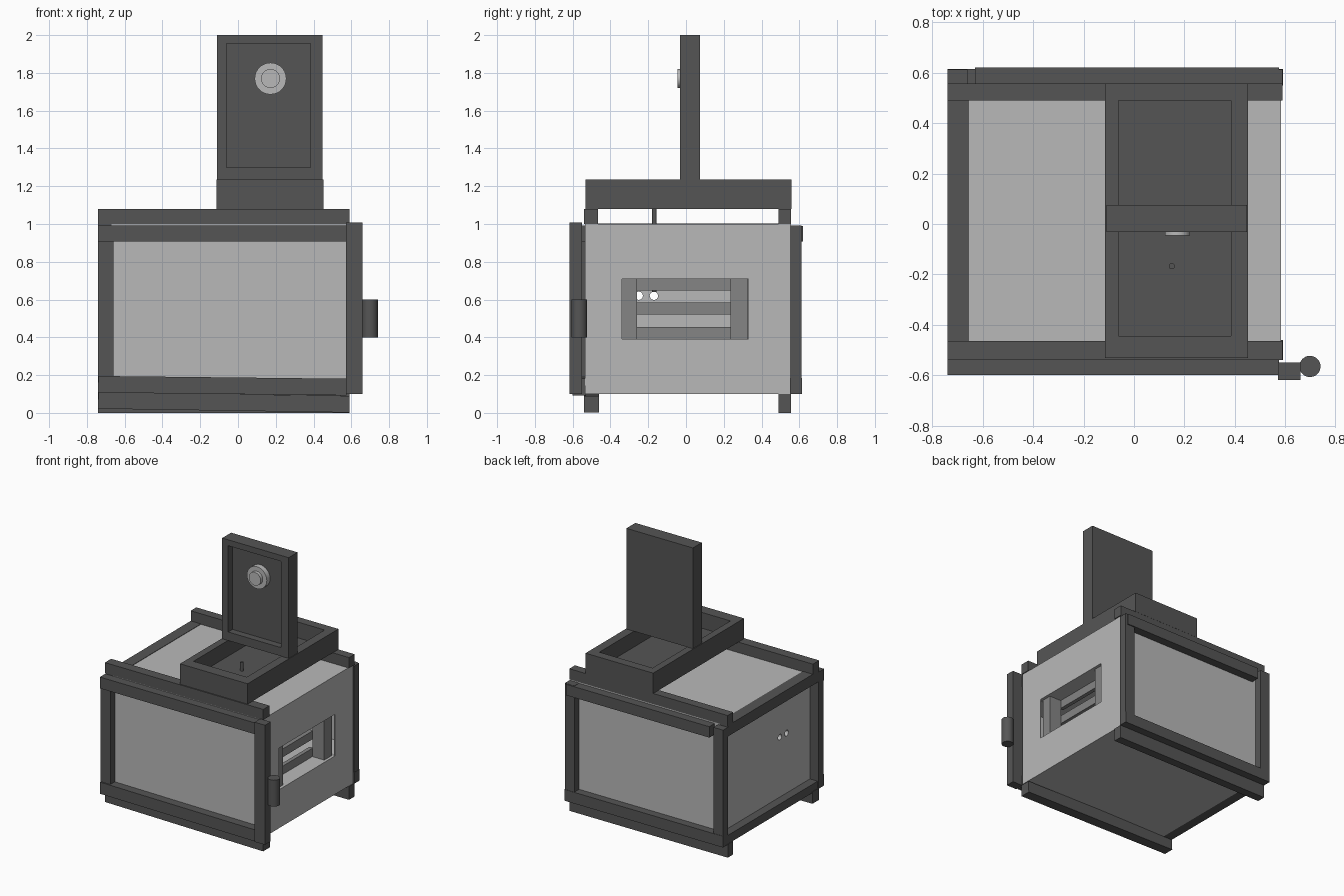
import bpy, math
from mathutils import Matrix

if "Cube" in bpy.data.objects:
    bpy.data.objects.remove(bpy.data.objects["Cube"])


def material(name, v):
    m = bpy.data.materials.new(name)
    m.diffuse_color = (v, v, v, 1)
    m.use_nodes = True
    m.node_tree.nodes["Principled BSDF"].inputs["Base Color"].default_value = m.diffuse_color
    return m


DARK = material("dark_grey", 0.091)
LIGHT = material("light_grey", 0.485)
MID = material("mid_grey", 0.235)


def box(name, x, y, z, mat, tilt=0.0):
    """Box from (min, max) ranges, with an optional slight tilt about y."""
    bpy.ops.mesh.primitive_cube_add(size=1)
    o = bpy.context.object
    o.name = name
    o.data.transform(Matrix.Diagonal((x[1] - x[0], y[1] - y[0], z[1] - z[0], 1)))
    o.location = [(r[0] + r[1]) / 2 for r in (x, y, z)]
    o.rotation_euler.y = tilt
    o.data.materials.append(mat)
    return o


def rod(name, loc, r, length, mat, axis="Z", sides=32):
    bpy.ops.mesh.primitive_cylinder_add(vertices=sides, radius=r, depth=length, location=loc)
    o = bpy.context.object
    o.name = name
    if axis == "X":
        o.data.transform(Matrix.Rotation(math.pi / 2, 4, "Y"))
    elif axis == "Y":
        o.data.transform(Matrix.Rotation(math.pi / 2, 4, "X"))
    o.data.materials.append(mat)
    bpy.ops.object.shade_smooth_by_angle(angle=math.radians(35))
    return o


def cut(target, *cutters):
    for c in cutters:
        m = target.modifiers.new("cut", "BOOLEAN")
        m.operation = "DIFFERENCE"
        m.solver = "EXACT"
        m.object = c
        bpy.ops.object.select_all(action="DESELECT")
        bpy.context.view_layer.objects.active = target
        target.select_set(True)
        bpy.ops.object.modifier_apply(modifier=m.name)
        bpy.data.objects.remove(c)


# body with an inner cavity, a side window and two small holes
body = box("body", (-0.67, 0.583), (-0.535, 0.555), (0.1, 1.0), LIGHT)
cut(body,
    box("cavity", (-0.45, 0.575), (-0.528, 0.548), (0.39, 0.71), LIGHT),
    box("window", (0.5, 0.7), (-0.34, 0.33), (0.392, 0.708), LIGHT),
    rod("hole_a", (-0.55, -0.25, 0.62), 0.022, 0.5, LIGHT, "X", 16),
    rod("hole_b", (-0.55, -0.17, 0.62), 0.022, 0.5, LIGHT, "X", 16))

# grate behind the window
for i, y in enumerate([(-0.338, -0.26), (0.235, 0.328)]):
    box(f"grate_upright_{i}", (0.46, 0.56), y, (0.391, 0.709), MID)
for i, z in enumerate([0.391, 0.522, 0.647]):
    box(f"grate_slat_{i}", (0.43, 0.46), (-0.27, 0.245), (z, z + 0.063), MID)

# skids below and rails above
box("front_skid", (-0.74, 0.59), (-0.54, -0.46), (0.012, 0.1), DARK, 0.015)
box("back_skid", (-0.74, 0.59), (0.49, 0.555), (0.0, 0.1), DARK)
box("front_top_rail", (-0.74, 0.59), (-0.54, -0.465), (1.0, 1.08), DARK)
box("back_top_rail", (-0.74, 0.59), (0.49, 0.557), (1.0, 1.08), DARK)

# front frame
box("front_lower_strip", (-0.74, 0.575), (-0.6, -0.53), (0.1, 0.188), DARK, 0.011)
box("front_upper_strip", (-0.74, 0.575), (-0.6, -0.53), (0.907, 0.993), DARK)
box("front_left_post", (-0.74, -0.66), (-0.59, -0.53), (0.15, 0.95), DARK)
box("front_right_post", (0.572, 0.66), (-0.618, -0.55), (0.1, 1.008), DARK)

# back frame
box("back_lower_strip", (-0.74, 0.592), (0.55, 0.615), (0.1, 0.185), DARK)
box("back_upper_strip", (-0.63, 0.575), (0.55, 0.62), (0.907, 0.99), DARK)
box("back_left_post", (-0.74, -0.66), (0.55, 0.612), (0.15, 0.99), DARK)
box("back_right_post", (0.51, 0.59), (0.55, 0.612), (0.15, 0.992), DARK)

# left frame
box("left_upper_strip", (-0.74, -0.655), (-0.535, 0.555), (0.92, 1.003), DARK)
box("left_lower_strip", (-0.735, -0.66), (-0.535, 0.555), (0.1, 0.165), DARK)

# handle
rod("handle", (0.698, -0.565, 0.5), 0.042, 0.2, DARK)

# open tray on top
tray = box("tray", (-0.115, 0.453), (-0.532, 0.558), (1.08, 1.235), DARK)
cut(tray, box("tray_hollow", (-0.062, 0.385), (-0.445, 0.49), (1.115, 1.4), DARK))
rod("feed_rod", (0.15, -0.167, 0.91), 0.012, 0.54, DARK, sides=16)

# upright lid with recessed face and knob
lid = box("lid", (-0.11, 0.448), (-0.032, 0.075), (1.235, 2.0), DARK)
cut(lid, box("lid_recess", (-0.06, 0.385), (-0.2, 0.02), (1.3, 1.955), DARK))
rod("knob_flange", (0.172, 0.005, 1.77), 0.084, 0.05, LIGHT, "Y")
rod("knob", (0.172, -0.013, 1.77), 0.05, 0.064, LIGHT, "Y")
